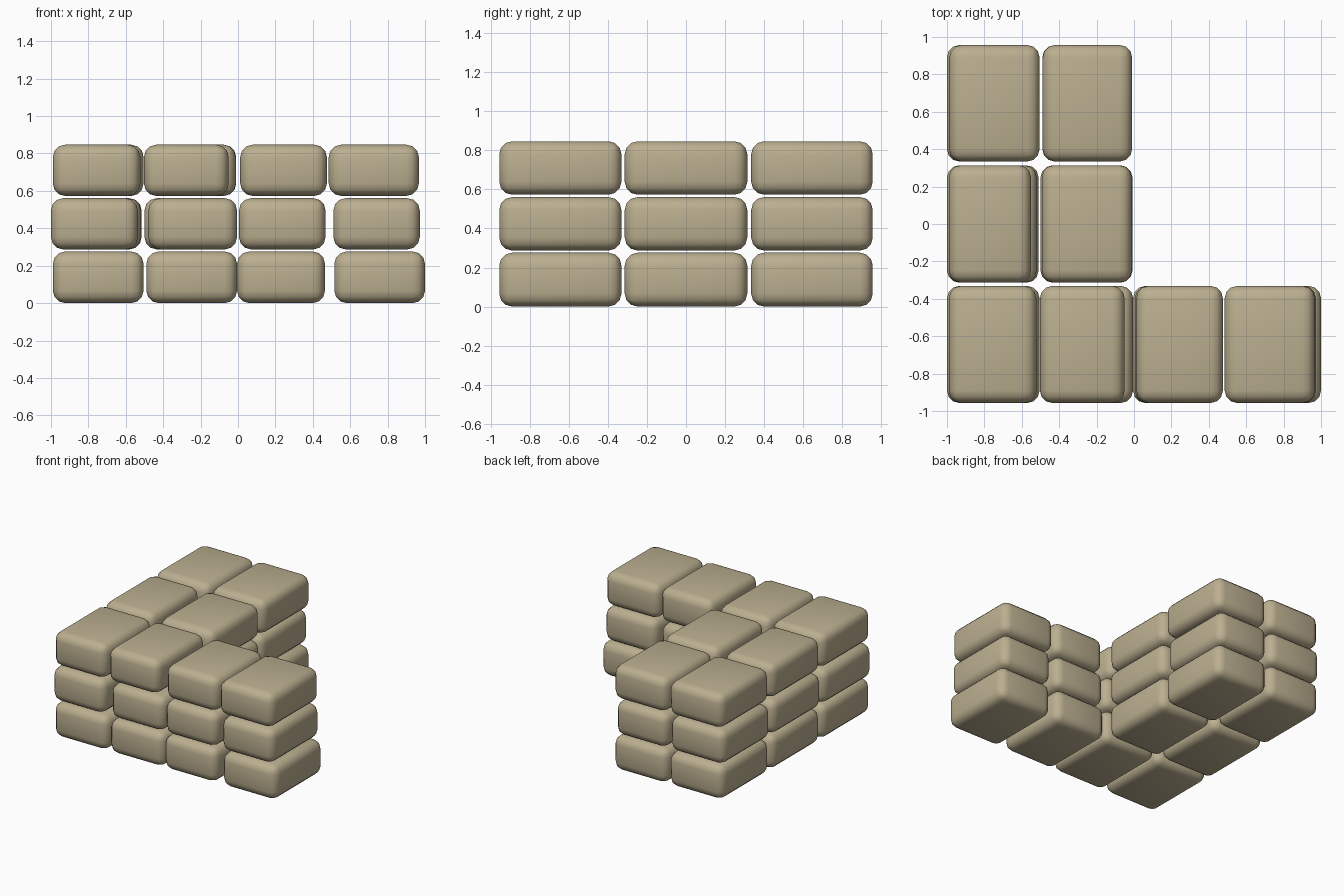
import bpy, bmesh

if "Cube" in bpy.data.objects:
    bpy.data.objects.remove(bpy.data.objects["Cube"])

stone = bpy.data.materials.new("tan stone")
stone.diffuse_color = (0.50, 0.43, 0.28, 1)
stone.use_nodes = True
stone.node_tree.nodes["Principled BSDF"].inputs["Base Color"].default_value = stone.diffuse_color

# Courses (z) and rows of blocks (y), front to back
COURSES = [(0.0, 0.276), (0.287, 0.561), (0.573, 0.847)]
ROWS = [(-0.957, -0.331), (-0.314, 0.314), (0.334, 0.957)]

# x extents of the blocks in each course, row by row
WALL = [
    [[(-0.99, -0.505), (-0.49, -0.005), (-0.005, 0.465), (0.515, 1.0)],
     [(-0.99, -0.51), (-0.49, -0.01)],
     [(-0.99, -0.505), (-0.49, -0.01)]],
    [[(-1.0, -0.535), (-0.48, -0.005), (0.005, 0.468), (0.51, 0.972)],
     [(-1.0, -0.52), (-0.5, -0.008)],
     [(-1.0, -0.515), (-0.49, -0.03)]],
    [[(-0.99, -0.522), (-0.503, -0.05), (0.012, 0.475), (0.485, 0.967)],
     [(-0.99, -0.55), (-0.493, -0.012)],
     [(-0.988, -0.505), (-0.488, -0.01)]],
]


def rounded_block(name, xs, ys, zs, radius=0.066):
    """Box between the given extents with soft rounded edges."""
    bm = bmesh.new()
    bmesh.ops.create_cube(bm, size=1)
    for v in bm.verts:
        v.co = [(a + b) / 2 + c * (b - a) for c, (a, b) in zip(v.co, (xs, ys, zs))]
    bmesh.ops.bevel(bm, geom=bm.edges[:], offset=radius, segments=3,
                    profile=0.5, affect='EDGES')
    for f in bm.faces:
        f.smooth = True
    mesh = bpy.data.meshes.new(name)
    bm.to_mesh(mesh)
    bm.free()
    mesh.materials.append(stone)
    bpy.context.collection.objects.link(bpy.data.objects.new(name, mesh))


# Stack the L-shaped wall
for c, course in enumerate(WALL):
    for r, row in enumerate(course):
        for i, xs in enumerate(row):
            rounded_block(f"stone_block_course{c + 1}_row{r + 1}_{i + 1}",
                          xs, ROWS[r], COURSES[c])
